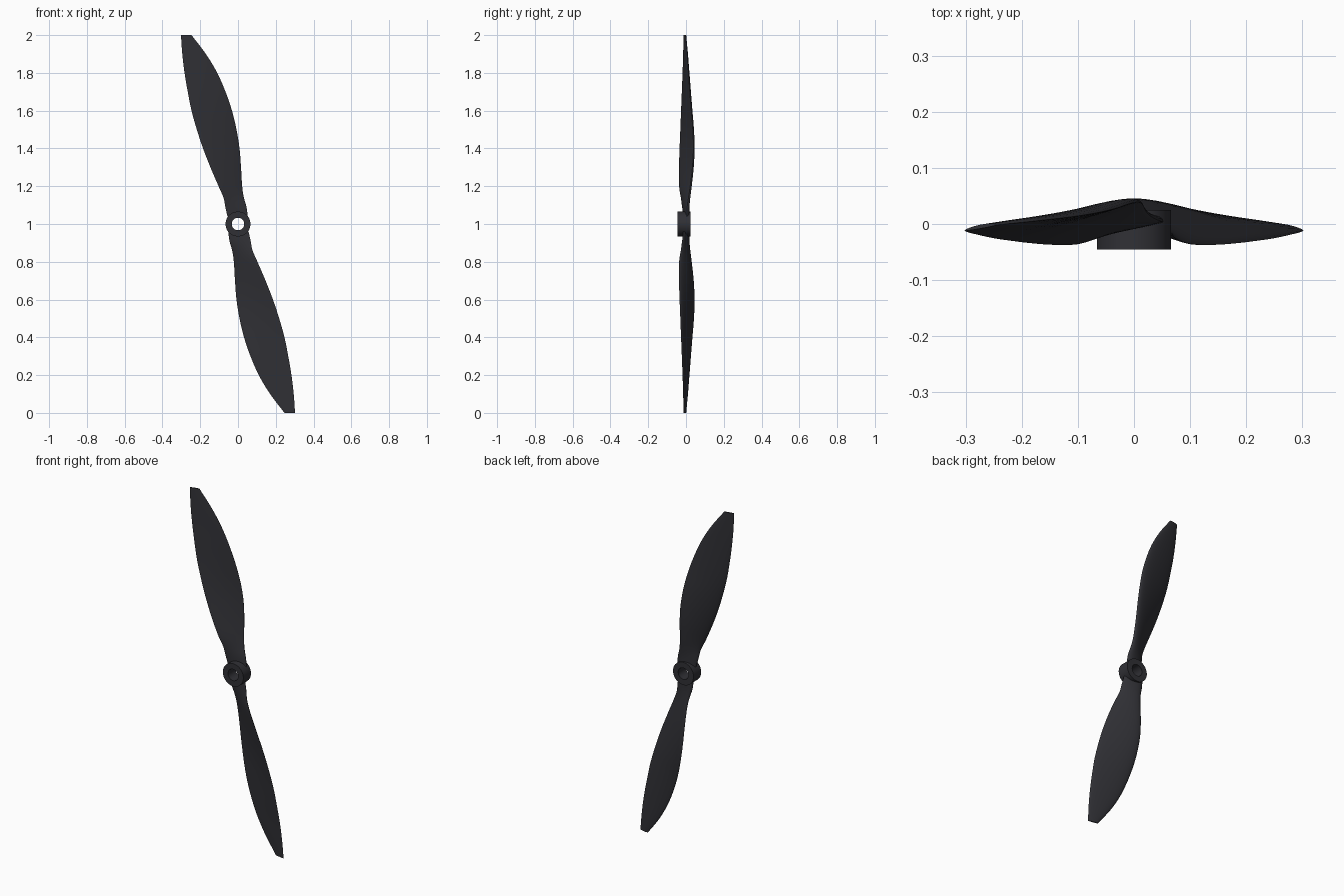
import bpy, bmesh, math
from mathutils import Vector

if "Cube" in bpy.data.objects:
    bpy.data.objects.remove(bpy.data.objects["Cube"])

mat = bpy.data.materials.new("dark_plastic")
mat.diffuse_color = (0.03, 0.03, 0.036, 1)
mat.use_nodes = True
mat.node_tree.nodes["Principled BSDF"].inputs["Base Color"].default_value = mat.diffuse_color

# Blade stations: radius, left x, right x, left y, right y, back bulge
STATIONS = [
    (0.040, -0.056, 0.052, -0.014, 0.004, 0.020),
    (0.090, -0.067, 0.045, -0.020, 0.006, 0.021),
    (0.140, -0.077, 0.031, -0.027, 0.013, 0.021),
    (0.200, -0.103, 0.022, -0.036, 0.022, 0.022),
    (0.300, -0.146, 0.016, -0.037, 0.034, 0.022),
    (0.400, -0.185, 0.008, -0.034, 0.039, 0.021),
    (0.500, -0.218, -0.008, -0.030, 0.036, 0.020),
    (0.600, -0.246, -0.032, -0.026, 0.028, 0.018),
    (0.700, -0.266, -0.066, -0.022, 0.020, 0.016),
    (0.800, -0.283, -0.110, -0.018, 0.013, 0.013),
    (0.900, -0.295, -0.170, -0.015, 0.006, 0.010),
    (1.000, -0.302, -0.246, -0.012, -0.002, 0.006),
]
STEPS, SIDE = 4, 14


def smooth_stations():
    """Catmull-Rom interpolation of the blade stations."""
    s = [Vector(p) for p in STATIONS]
    out = []
    for i in range(len(s) - 1):
        a, b = s[i], s[i + 1]
        p = s[i - 1] if i else a * 2 - b
        n = s[i + 2] if i + 2 < len(s) else b * 2 - a
        for k in range(STEPS):
            t = k / STEPS
            out.append(0.5 * (2 * a + (b - p) * t + (2 * p - 5 * a + 4 * b - n) * t * t
                              + (3 * a - p - 3 * b + n) * t ** 3))
    return out + [s[-1]]


def section(bm, st):
    """Airfoil ring: domed back, nearly flat front."""
    r, xl, xr, yl, yr, bulge = st
    ring = []
    for k in range(2 * SIDE):
        a = math.pi * k / SIDE
        u = (1 - math.cos(a)) / 2
        h = math.sin(a)
        off = bulge * h * (0.8 + 0.3 * u) if k < SIDE else 0.2 * bulge * h
        ring.append(bm.verts.new((xl + (xr - xl) * u, yl + (yr - yl) * u + off, r)))
    return ring


def finish(bm, name, angle):
    bmesh.ops.recalc_face_normals(bm, faces=bm.faces)
    me = bpy.data.meshes.new(name)
    bm.to_mesh(me)
    bm.free()
    ob = bpy.data.objects.new(name, me)
    bpy.context.collection.objects.link(ob)
    me.materials.append(mat)
    ob.location.z = 1
    bpy.ops.object.select_all(action='DESELECT')
    ob.select_set(True)
    bpy.context.view_layer.objects.active = ob
    bpy.ops.object.shade_smooth_by_angle(angle=math.radians(angle))
    return ob


# Blades: lofted airfoil sections, second one turned half round the axle
bm = bmesh.new()
rings = [section(bm, st) for st in smooth_stations()]
for a, b in zip(rings, rings[1:]):
    for k in range(2 * SIDE):
        n = (k + 1) % (2 * SIDE)
        bm.faces.new((a[k], a[n], b[n], b[k]))
bm.faces.new(rings[0])
bm.faces.new(rings[-1])
upper = finish(bm, "upper_blade", 50)
lower = upper.copy()
lower.name = "lower_blade"
lower.rotation_euler.y = math.pi
bpy.context.collection.objects.link(lower)

# Hub: bored cylinder along y
bm = bmesh.new()
profile = [(0.033, -0.045), (0.066, -0.045), (0.066, 0.025), (0.033, 0.025)]
N = 48
loops = []
for i in range(N):
    a = 2 * math.pi * i / N
    loops.append([bm.verts.new((r * math.cos(a), y, r * math.sin(a))) for r, y in profile])
for i in range(N):
    a, b = loops[i], loops[(i + 1) % N]
    for k in range(4):
        n = (k + 1) % 4
        bm.faces.new((a[k], a[n], b[n], b[k]))
finish(bm, "hub", 30)
